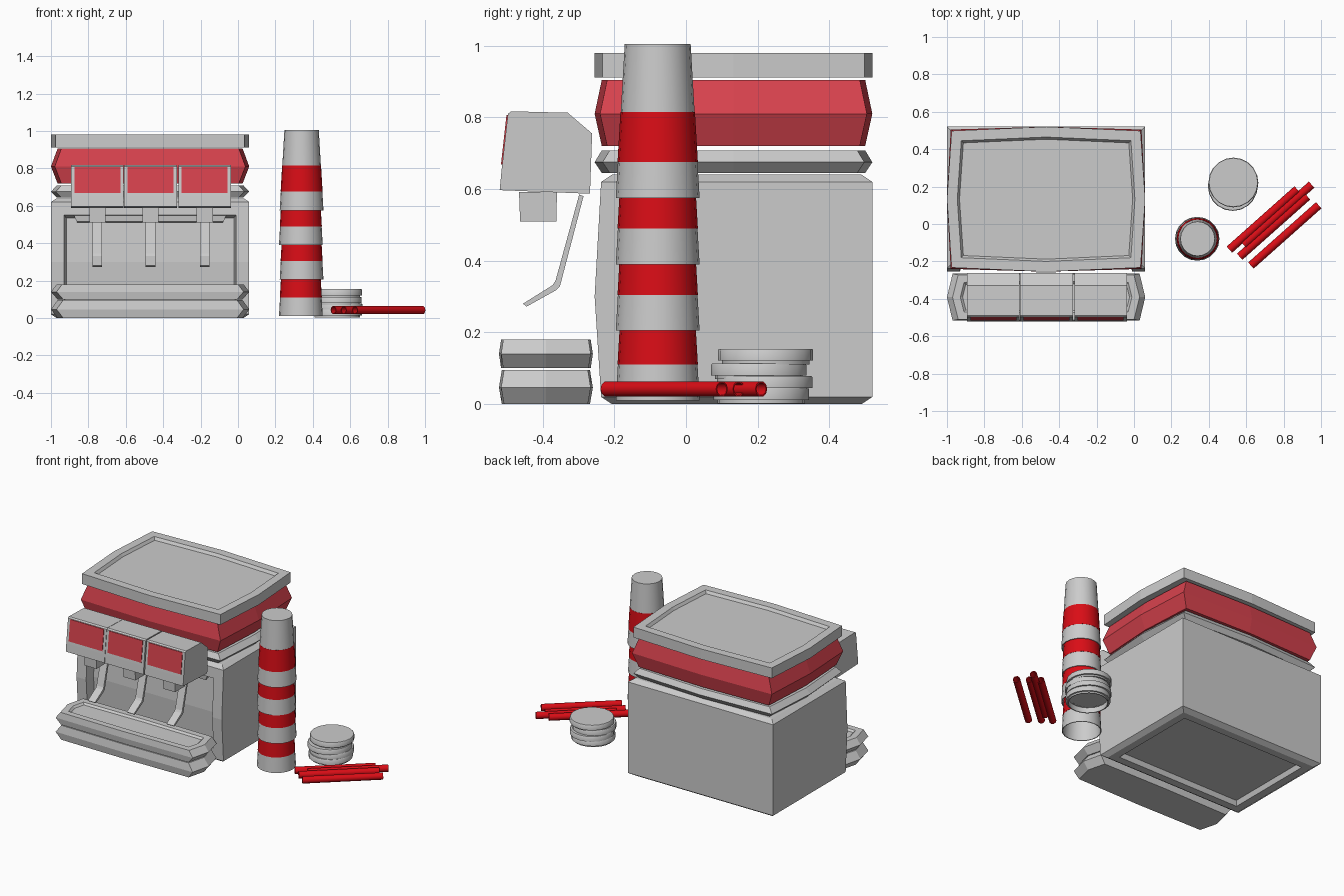
import bpy, bmesh, math
from mathutils import Vector

if "Cube" in bpy.data.objects:
    bpy.data.objects.remove(bpy.data.objects["Cube"])


def material(name, rgb):
    m = bpy.data.materials.new(name)
    m.diffuse_color = (*rgb, 1)
    m.use_nodes = True
    m.node_tree.nodes["Principled BSDF"].inputs["Base Color"].default_value = m.diffuse_color
    return m


RED = material("bright_red", (0.7, 0.004, 0.008))
SOFT_RED = material("panel_red", (0.68, 0.055, 0.075))


def finish(bm, name, mat=None, smooth=False):
    bmesh.ops.recalc_face_normals(bm, faces=bm.faces)
    me = bpy.data.meshes.new(name)
    bm.to_mesh(me)
    bm.free()
    ob = bpy.data.objects.new(name, me)
    bpy.context.collection.objects.link(ob)
    if mat:
        me.materials.append(mat)
    if smooth:
        bpy.ops.object.select_all(action='DESELECT')
        ob.select_set(True)
        bpy.context.view_layer.objects.active = ob
        bpy.ops.object.shade_smooth_by_angle(angle=math.radians(40))
    return ob


def loft(x0, x1, y0, y1, bx, by, layers):
    """Stack of rectangles with bowed sides; layers are (z, x inset, y inset)."""
    bm = bmesh.new()
    xm, ym, rings = (x0 + x1) / 2, (y0 + y1) / 2, []
    for z, ix, iy in layers:
        a, b, c, d = x0 + ix, x1 - ix, y0 + iy, y1 - iy
        pts = [(a + bx, c + by), (xm, c), (b - bx, c + by), (b, ym),
               (b - bx, d - by), (xm, d), (a + bx, d - by), (a, ym)]
        rings.append([bm.verts.new((x, y, z)) for x, y in pts])
    for lo, hi in zip(rings, rings[1:]):
        for i in range(8):
            j = (i + 1) % 8
            bm.faces.new((lo[i], lo[j], hi[j], hi[i]))
    bm.faces.new(rings[0][::-1])
    bm.faces.new(rings[-1])
    bmesh.ops.recalc_face_normals(bm, faces=bm.faces)
    bm.normal_update()
    return bm


def recess(bm, direction, rim, depth, limit=0.95):
    d = Vector(direction)
    faces = [f for f in bm.faces if f.normal.dot(d) > limit]
    bmesh.ops.inset_region(bm, faces=faces, thickness=rim, use_even_offset=True)
    bmesh.ops.inset_region(bm, faces=faces, thickness=0.012, depth=-depth, use_even_offset=True)
    bm.normal_update()


def extrude_x(name, profile, xc, half, mat=None):
    """Side profile (y, z) extruded across x."""
    bm = bmesh.new()
    f = bm.faces.new([bm.verts.new((xc - half, y, z)) for y, z in profile])
    new = bmesh.ops.extrude_face_region(bm, geom=[f])["geom"]
    bmesh.ops.translate(bm, vec=(2 * half, 0, 0),
                        verts=[v for v in new if isinstance(v, bmesh.types.BMVert)])
    # extrusion keeps the starting face as the second cap
    return finish(bm, name, mat)


def lathe(name, profile, loc, segs=20, mat=None, closed=False):
    """Profile (radius, z) revolved around z."""
    bm = bmesh.new()
    rings = [[bm.verts.new((r * math.cos(2 * math.pi * i / segs),
                            r * math.sin(2 * math.pi * i / segs), z)) for i in range(segs)]
             for r, z in profile]
    for a, b in zip(rings, rings[1:] + (rings[:1] if closed else [])):
        for i in range(segs):
            j = (i + 1) % segs
            bm.faces.new((a[i], a[j], b[j], b[i]))
    bmesh.ops.remove_doubles(bm, verts=bm.verts, dist=1e-5)
    ob = finish(bm, name, mat, True)
    ob.location = loc
    return ob


X0, X1, Y0, Y1 = -1.0, 0.06, -0.255, 0.52

# machine body with front, bottom recesses and a slightly bowed front
bm = loft(X0, X1, Y0, Y1, 0, 0,
          [(0, .03, .03), (.02, 0, 0), (.3, 0, 0), (.62, 0, 0), (.64, .03, .03)])
for v in bm.verts:
    if v.co.y < -0.2 and abs(v.co.z - .3) > .01:
        v.co.y += 0.018
bm.normal_update()
recess(bm, (0, -1, 0), 0.07, 0.06)
recess(bm, (0, 0, -1), 0.05, 0.03)
finish(bm, "machine_body")

# bowed bands and lid above the body
finish(loft(X0, X1, Y0, Y1, .025, .022,
            [(.645, .03, .02), (.675, 0, 0), (.708, .03, .02)]), "lower_band")
finish(loft(X0, X1, Y0, Y1, .02, .015,
            [(.72, .035, .02), (.81, 0, 0), (.905, .035, .02)]), "red_band", SOFT_RED)
bm = loft(X0, X1, Y0, Y1, .025, .022, [(.912, 0, 0), (.98, 0, 0)])
recess(bm, (0, 0, 1), 0.055, 0.018)
finish(bm, "top_lid")

# drip trays
finish(loft(X0, X1, -.522, -.26, .03, .006,
            [(0, .035, .008), (.046, 0, 0), (.095, .035, .008)]), "lower_tray")
bm = loft(X0, X1, -.522, -.26, .03, .006,
          [(.1, .035, .006), (.14, 0, 0), (.18, .03, .006)])
recess(bm, (0, 0, 1), 0.04, 0.012)
finish(bm, "upper_tray")

# three dispensers: head, red panel, nozzle and lever
HEAD = [(-.52, .597), (-.515, .65), (-.497, .81), (-.488, .817),
        (-.33, .813), (-.262, .755), (-.268, .587)]
PANEL = [(-.5145, .668), (-.499, .807), (-.495, .807), (-.51, .668)]
PANEL = [(y - (.002 if i < 2 else 0), z) for i, (y, z) in enumerate(PANEL)]
NOZZLE = [(-.463, .51), (-.362, .51), (-.36, .592), (-.466, .592)]
LEVER = [(-.298, .585), (-.286, .58), (-.352, .328), (-.362, .318), (-.445, .272),
         (-.455, .28), (-.372, .332), (-.364, .345)]
for n, xc in enumerate((-.752, -.468, -.178), 1):
    extrude_x(f"dispenser_head_{n}", HEAD, xc, .141)
    extrude_x(f"dispenser_panel_{n}", PANEL, xc, .123, SOFT_RED)
    extrude_x(f"nozzle_{n}", NOZZLE, xc, .043)
    extrude_x(f"lever_{n}", LEVER, xc, .026)

# stack of upside-down cups, each with a red stripe
CUP_H = 0.43


def cup_r(h):
    return 0.117 - 0.025 * h / CUP_H


CUP = [(0, CUP_H), (cup_r(CUP_H), CUP_H), (cup_r(0), 0), (cup_r(0) - .005, 0),
       (cup_r(.42) - .005, .42), (0, .42)]
STRIPE = [(cup_r(.1), .1), (cup_r(.1) + .001, .1), (cup_r(.24) + .001, .24), (cup_r(.24), .24)]
for n, z in enumerate((.01, .205, .39, .575), 1):
    loc = (.338 + .002 * (-1) ** n, -.079, z)
    lathe(f"cup_{n}", CUP, loc)
    lathe(f"cup_stripe_{n}", STRIPE, loc, mat=RED, closed=True)

# stack of cup lids
LID = [(0, .033), (.13, .033), (.133, .029), (.133, 0), (.122, 0), (.122, -.01),
       (.116, -.01), (.116, .024), (0, .024)]
for n, (x, y, z) in enumerate(((.53, .21, .012), (.532, .22, .045),
                               (.528, .203, .08), (.531, .222, .121)), 1):
    lathe(f"cup_lid_{n}", LID, (x, y, z))

# loose drinking straws
TUBE = [(.022, 0), (.022, .485), (.018, .485), (.018, 0)]
for n, (x, y) in enumerate(((.51, -.137), (.587, -.112), (.565, -.175), (.625, -.222)), 1):
    straw = lathe(f"straw_{n}", TUBE, (x, y, .042), 10, RED, True)
    straw.rotation_euler = Vector((.36, .32, 0)).to_track_quat('Z', 'Y').to_euler()
